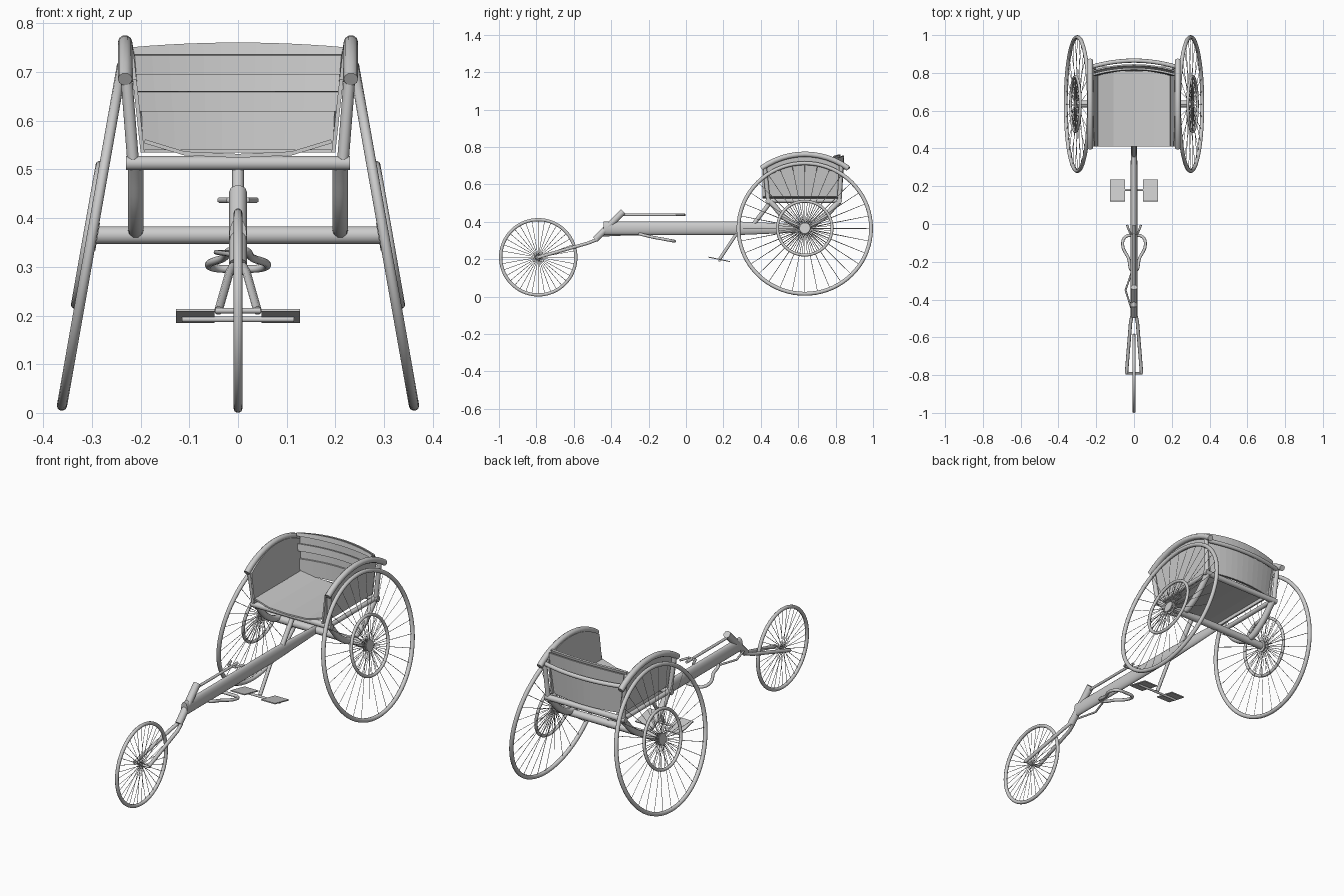
import bpy, math
from mathutils import Matrix

if "Cube" in bpy.data.objects:
    bpy.data.objects.remove(bpy.data.objects["Cube"])


def tube(name, paths, r, xf=Matrix(), cyclic=False, smooth=False, res=3, flat=1.0, radii=None):
    """Round bar through each path; flat scales the section width in x."""
    cu = bpy.data.curves.new(name, 'CURVE')
    cu.dimensions = '3D'
    cu.bevel_depth = r
    cu.bevel_resolution = res
    cu.use_fill_caps = True
    cu.resolution_u = 6
    for pts in paths:
        if smooth:
            sp = cu.splines.new('BEZIER')
            sp.bezier_points.add(len(pts) - 1)
            for b, p in zip(sp.bezier_points, pts):
                b.co = p
                b.handle_left_type = b.handle_right_type = 'AUTO'
        else:
            sp = cu.splines.new('POLY')
            sp.points.add(len(pts) - 1)
            for i, (b, p) in enumerate(zip(sp.points, pts)):
                b.co = (*p, 1)
                if radii:
                    b.radius = radii[i]
        sp.use_cyclic_u = cyclic
    ob = bpy.data.objects.new(name, cu)
    bpy.context.collection.objects.link(ob)
    ob.matrix_world = xf @ Matrix.Diagonal((flat, 1, 1, 1))
    bpy.ops.object.select_all(action='DESELECT')
    ob.select_set(True)
    bpy.context.view_layer.objects.active = ob
    bpy.ops.object.convert(target='MESH')
    bpy.ops.object.shade_smooth_by_angle(angle=math.radians(40))
    return ob


def sheet(name, rows, thick):
    """Thin panel from a grid of points."""
    n = len(rows[0])
    verts = [p for row in rows for p in row]
    faces = [(i * n + j, i * n + j + 1, (i + 1) * n + j + 1, (i + 1) * n + j)
             for i in range(len(rows) - 1) for j in range(n - 1)]
    me = bpy.data.meshes.new(name)
    me.from_pydata(verts, [], faces)
    ob = bpy.data.objects.new(name, me)
    bpy.context.collection.objects.link(ob)
    m = ob.modifiers.new('thickness', 'SOLIDIFY')
    m.thickness = thick
    m.offset = 0
    return ob


def ring(r, x=0, n=72):
    return [(x, r * math.cos(2 * math.pi * i / n), r * math.sin(2 * math.pi * i / n)) for i in range(n)]


def wheel(name, xf, R, minor, spokes, hub_r, hub_w):
    tube(name + '_tyre', [ring(R - minor)], minor, xf, cyclic=True)
    tube(name + '_hub', [[(-hub_w, 0, 0), (hub_w, 0, 0)]], hub_r * 0.6, xf)
    tube(name + '_flanges', [[(s * hub_w * .6, 0, 0), (s * hub_w, 0, 0)] for s in (-1, 1)], hub_r, xf)
    lines = []
    for i in range(spokes):
        a = 2 * math.pi * i / spokes
        c, s = math.cos(a), math.sin(a)
        x = hub_w * .8 * (1 if i % 2 else -1)
        lines.append([(x, hub_r * .7 * c, hub_r * .7 * s), (0, (R - minor) * c, (R - minor) * s)])
    tube(name + '_spokes', lines, 0.0013, xf, res=0)


# Wheels: straight front wheel, two cambered rear wheels with push rims
wheel('front_wheel', Matrix.Translation((0, -0.79, 0.21)), 0.21, 0.009, 36, 0.012, 0.009)
for side, tag in ((-1, 'left'), (1, 'right')):
    xf = Matrix.Translation((side * 0.30, 0.635, 0.364)) @ Matrix.Rotation(-side * math.radians(10), 4, 'Y')
    wheel(tag + '_wheel', xf, 0.365, 0.0105, 32, 0.03, 0.012)
    tube(tag + '_push_rim', [ring(0.146, side * 0.01)], 0.008, xf, cyclic=True)
    tube(tag + '_push_rim_spokes', [[(side * .01, r * math.cos(a), r * math.sin(a)) for r in (.02, .146)]
                                    for a in (math.pi * (i + .5) / 16 for i in range(32))], 0.0013, xf, res=0)

# Main frame: deep oval beam, axle, head tube and fork
tube('main_beam', [[(0, -0.44, 0.365), (0, 0.30, 0.365), (0, 0.64, 0.365)]], 0.036, res=5, flat=0.5, radii=(1, 1, 0.6))
tube('rear_axle', [[(-0.295, 0.635, 0.365), (0.295, 0.635, 0.365)]], 0.019)
tube('head_tube', [[(0, -0.485, 0.305), (0, -0.335, 0.455)]], 0.018)
tube('fork', [[(s * 0.008, -0.475, 0.305), (s * 0.018, -0.52, 0.287), (s * 0.04, -0.79, 0.21)] for s in (-1, 1)], 0.009)
tube('front_axle', [[(-0.046, -0.79, 0.21), (0.046, -0.79, 0.21)]], 0.006)

# Steering rod with small grips, handle loop and brake lever
tube('steering_rod', [[(0, -0.34, 0.437), (0, -0.005, 0.437)]], 0.007)
tube('steering_grips', [[(-0.037, -0.005, 0.437), (-0.02, -0.05, 0.437), (0.02, -0.05, 0.437), (0.037, -0.005, 0.437)]], 0.006)
tube('handle_loop', [[(0, -0.25, 0.335), (-0.03, -0.18, 0.318), (-0.06, -0.11, 0.305), (-0.045, -0.068, 0.297), (0, -0.062, 0.296),
                      (0.045, -0.068, 0.297), (0.06, -0.11, 0.305), (0.03, -0.18, 0.318)]], 0.008, cyclic=True, smooth=True)
tube('brake_lever', [[(-0.01, -0.25, 0.33), (-0.045, -0.35, 0.33), (-0.01, -0.46, 0.325)]], 0.005)

# Footrest: post, spread bar and two tilted plates
tube('seat_strut', [[(0, 0.36, 0.385), (0, 0.455, 0.51)]], 0.012)
tube('footrest_post', [[(0, 0.28, 0.35), (0, 0.18, 0.20)]], 0.009)
tube('footrest_bar', [[(-0.115, 0.18, 0.192), (0.115, 0.18, 0.192)]], 0.006)
for s, tag in ((-1, 'left'), (1, 'right')):
    sheet(tag + '_foot_plate', [[(s * 0.048, 0.12, 0.211), (s * 0.127, 0.12, 0.211)],
                                [(s * 0.048, 0.235, 0.187), (s * 0.127, 0.235, 0.187)]], 0.005)

# Seat frame: rails, posts, slung struts and curved side guards
tube('seat_rails', [[(-0.23, 0.44, 0.513), (0.23, 0.44, 0.513)], [(-0.23, 0.82, 0.513), (0.23, 0.82, 0.513)]], 0.015)
for s, tag in ((-1, 'left'), (1, 'right')):
    arc = [(s * 0.232, 0.635 + 0.395 * math.cos(math.radians(a)), 0.366 + 0.395 * math.sin(math.radians(a)))
           for a in range(54, 127, 6)]
    tube(tag + '_guard', [arc], 0.015)
    tube(tag + '_seat_posts', [[(s * 0.215, y, 0.51), (s * 0.23, y + d, 0.70)] for y, d in ((0.44, -0.02), (0.82, 0.01))], 0.012)
    tube(tag + '_side_rail', [[(s * 0.21, 0.44, 0.513), (s * 0.21, 0.82, 0.513)]], 0.012)
    tube(tag + '_axle_strut', [[(s * 0.21, 0.45, 0.51), (s * 0.21, 0.55, 0.405), (s * 0.21, 0.635, 0.375),
                                (s * 0.21, 0.71, 0.405), (s * 0.21, 0.82, 0.51)]], 0.016, smooth=True)
    # Side panel, its top following the guard
    ys = [0.41 + 0.41 * i / 12 for i in range(13)]
    top = [0.366 + math.sqrt(0.39 ** 2 - (y - 0.635) ** 2) for y in ys]
    sheet(tag + '_side_panel', [[(s * 0.196, y, 0.535) for y in ys],
                                [(s * (0.196 + 0.022 * (t - 0.535) / 0.2), y, t) for y, t in zip(ys, top)]], 0.008)


# Curved back: rail, panel, overlapping straps
def bow(half, z, y, depth, lift=0.0, n=12):
    return [(half * u, y + depth * (1 - u * u), z + lift * (1 - u * u)) for u in [2 * i / n - 1 for i in range(n + 1)]]


tube('back_rail', [bow(0.232, 0.69, 0.83, 0.035)], 0.011)
sheet('back_panel', [bow(0.196, 0.535, 0.80, 0.03), bow(0.214, 0.742, 0.812, 0.03, 0.012)], 0.008)
for i, (z0, z1) in enumerate(((0.54, 0.62), (0.66, 0.695), (0.735, 0.75))):
    h = 0.196 + 0.018 * (z0 - 0.535) / 0.2
    sheet(f'back_strap_{i + 1}', [bow(h, z0, 0.788, 0.03), bow(h + 0.003, z1, 0.792, 0.03, 0.01 if i == 2 else 0)], 0.01)

# Sagging seat sling
section = ((-0.192, 0.558), (-0.11, 0.533), (0, 0.528), (0.11, 0.533), (0.192, 0.558))
sheet('seat', [[(x, y, z) for x, z in section] for y in (0.41, 0.60, 0.81)], 0.008)
